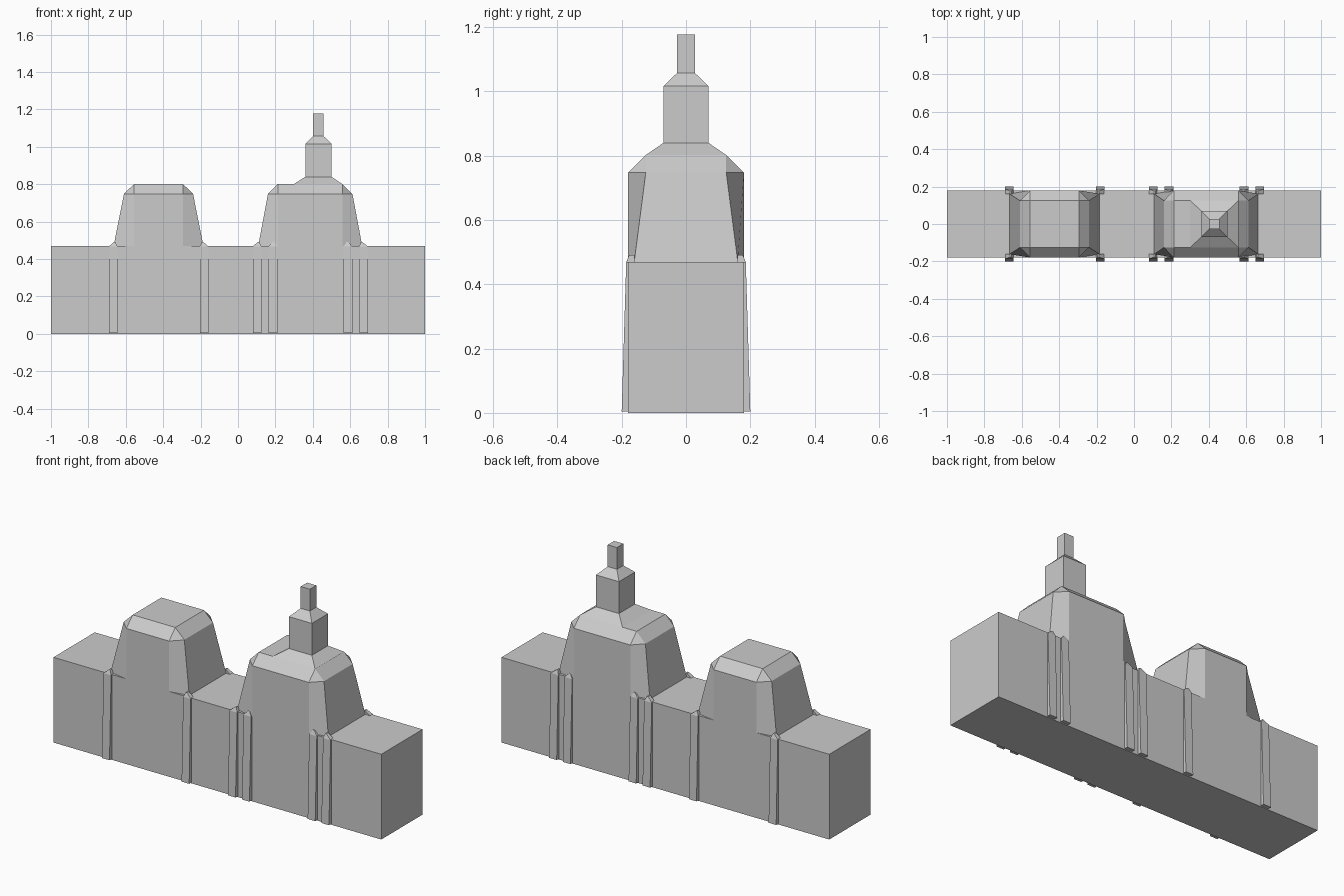
import bpy, bmesh

if "Cube" in bpy.data.objects:
    bpy.data.objects.remove(bpy.data.objects["Cube"])


def loft(name, rings, cap_bottom=True):
    """Skin a stack of equal-length rings; coincident corners are merged."""
    bm = bmesh.new()
    loops = [[bm.verts.new(p) for p in ring] for ring in rings]
    n = len(rings[0])
    for a, b in zip(loops, loops[1:]):
        for i in range(n):
            j = (i + 1) % n
            bm.faces.new((a[i], a[j], b[j], b[i]))
    bm.faces.new(loops[-1])
    if cap_bottom:
        bm.faces.new(loops[0][::-1])
    bmesh.ops.remove_doubles(bm, verts=bm.verts, dist=0.0005)
    bmesh.ops.recalc_face_normals(bm, faces=bm.faces)
    mesh = bpy.data.meshes.new(name)
    bm.to_mesh(mesh)
    bm.free()
    obj = bpy.data.objects.new(name, mesh)
    bpy.context.collection.objects.link(obj)
    return obj


def rect(x0, x1, y0, y1, z):
    return [(x0, y0, z), (x1, y0, z), (x1, y1, z), (x0, y1, z)]


def octagon(cx, hx, hy, fx, sy, z):
    """hx, hy: half sizes; fx: half front edge; sy: half side edge."""
    q = [(-fx, -hy), (fx, -hy), (hx, -sy), (hx, sy),
         (fx, hy), (-fx, hy), (-hx, sy), (-hx, -sy)]
    return [(cx + x, y, z) for x, y in q]


# Long wall block
WALL_Z = 0.47
loft("wall", [rect(-1, 1, -0.18, 0.18, 0), rect(-1, 1, -0.18, 0.18, WALL_Z)])

# Two tapered towers with chamfered corners and hipped tops
for name, cx, base, shoulder, top in (
        ("left_tower", -0.425, 0.24, 0.185, 0.13),
        ("right_tower", 0.386, 0.278, 0.226, 0.172)):
    loft(name, [octagon(cx, base, 0.18, top, 0.161, WALL_Z),
                octagon(cx, shoulder, 0.18, top, 0.125, 0.748),
                octagon(cx, top, 0.125, top, 0.125, 0.802)], cap_bottom=False)

# Stepped spire on the right tower
SX = 0.43
spire = [(0.30, 0.557, 0.125, 0.802)]
spire += [(SX - h, SX + h, h, z) for h, z in
          ((0.07, 0.84), (0.07, 1.016), (0.028, 1.057), (0.028, 1.177))]
loft("spire", [rect(x0, x1, -y, y, z) for x0, x1, y, z in spire],
     cap_bottom=False)

# Leaning buttress strips with pointed caps, front and back
# Each entry: centre x, x of the cap point
for i, (x, tip) in enumerate(((-0.667, -0.66), (-0.181, -0.19), (0.102, 0.11),
                              (0.187, 0.19), (0.588, 0.585), (0.672, 0.66))):
    for side, label in ((-1, "front"), (1, "back")):
        w = 0.023
        loft(f"buttress_{label}_{i}", [
            rect(x - w, x + w, side * 0.17, side * 0.2, 0.005),
            rect(x - w, x + w, side * 0.16, side * 0.186, 0.468),
            rect(tip - 0.004, tip + 0.004, side * 0.16, side * 0.177, 0.491)])
